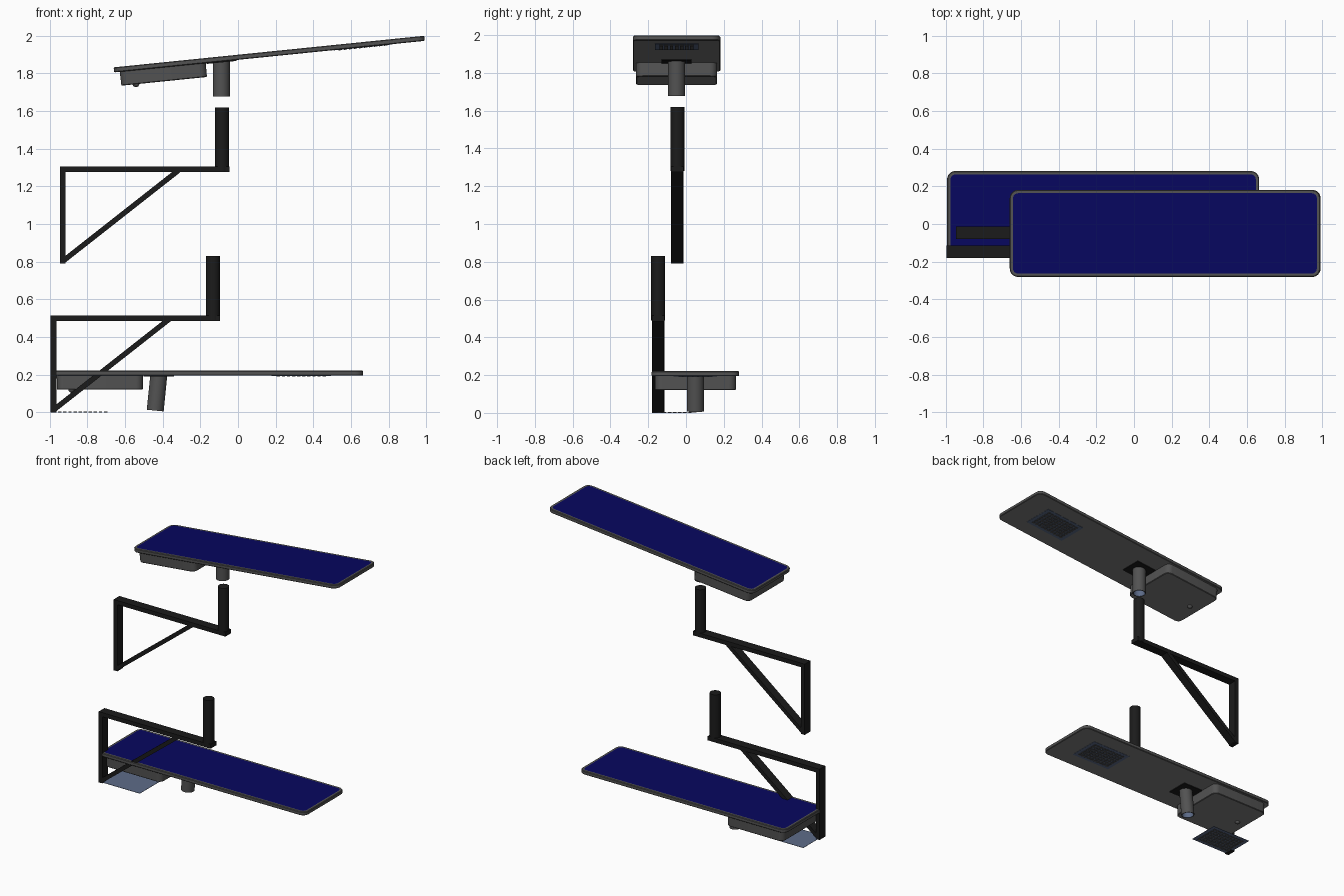
import bpy, bmesh, math
from mathutils import Matrix, Vector

if "Cube" in bpy.data.objects:
    bpy.data.objects.remove(bpy.data.objects["Cube"])


def material(name, rgb):
    m = bpy.data.materials.new(name)
    m.diffuse_color = (*rgb, 1)
    m.use_nodes = True
    m.node_tree.nodes["Principled BSDF"].inputs["Base Color"].default_value = m.diffuse_color
    return m


GREY = material("housing grey", (0.085, 0.085, 0.085))
UNDER = material("underside grey", (0.21, 0.21, 0.21))
BLACK = material("bracket black", (0.011, 0.011, 0.011))
BLUE = material("solar blue", (0.002, 0.002, 0.115))
SLATE = material("slate blue", (0.11, 0.15, 0.25))


def finish(name, bm, mats, matrix=Matrix(), smooth=False):
    bmesh.ops.recalc_face_normals(bm, faces=bm.faces)
    me = bpy.data.meshes.new(name)
    bm.to_mesh(me)
    bm.free()
    for m in mats:
        me.materials.append(m)
    ob = bpy.data.objects.new(name, me)
    bpy.context.collection.objects.link(ob)
    ob.matrix_world = matrix
    if smooth:
        bpy.context.view_layer.objects.active = ob
        ob.select_set(True)
        bpy.ops.object.shade_smooth_by_angle(angle=math.radians(25))
        ob.select_set(False)
    return ob


def add_box(bm, centre, size, rot=Matrix()):
    m = Matrix.Translation(centre) @ rot @ Matrix.Diagonal((*size, 1))
    bmesh.ops.create_cube(bm, size=1, matrix=m)


def rounded_slab(name, cx, length, width, radius, layers, mats, matrix, top_index=0):
    """Loft a rounded rectangle through (inset, z) layers and cap both ends."""
    bm = bmesh.new()
    rings = []
    for inset, z in layers:
        r = max(radius - inset, 0.004)
        ring = []
        for k, (sx, sy) in enumerate(((1, 1), (-1, 1), (-1, -1), (1, -1))):
            for i in range(7):
                a = (k + i / 6) * math.pi / 2
                ring.append(bm.verts.new((
                    cx + sx * (length / 2 - inset - r) + r * math.cos(a),
                    sy * (width / 2 - inset - r) + r * math.sin(a), z)))
        rings.append(ring)
    n = len(rings[0])
    for lo, hi in zip(rings, rings[1:]):
        for i in range(n):
            bm.faces.new((lo[i], lo[(i + 1) % n], hi[(i + 1) % n], hi[i]))
    bm.faces.new(rings[0]).material_index = 1
    bm.faces.new(rings[-1]).material_index = top_index
    return finish(name, bm, mats, matrix, True)


def tube(name, matrix, r_out, r_in, length, n=32):
    """Open pipe hanging down from its origin, with a coloured inside."""
    bm = bmesh.new()
    rings = [[bm.verts.new((r * math.cos(2 * math.pi * i / n),
                            r * math.sin(2 * math.pi * i / n), z)) for i in range(n)]
             for r, z in ((r_out, 0.01), (r_out, -length), (r_in, -length), (r_in, 0.0))]
    for k in range(3):
        for i in range(n):
            j = (i + 1) % n
            f = bm.faces.new((rings[k][i], rings[k][j], rings[k + 1][j], rings[k + 1][i]))
            f.material_index = 1 if k == 2 else 0
    bm.faces.new(rings[3]).material_index = 1
    bm.faces.new(rings[0])
    finish(name, bm, [GREY, SLATE], matrix, True)


def led_board(name, matrix):
    """Thin board with a grid of small lights on its underside."""
    bm = bmesh.new()
    add_box(bm, (0, 0, 0.004), (0.315, 0.23, 0.002))
    finish(name + "_board", bm, [SLATE], matrix)
    bm = bmesh.new()
    for i in range(10):
        for j in range(7):
            add_box(bm, ((i - 4.5) * 0.027, (j - 3) * 0.027, 0.0018), (0.018, 0.018, 0.0035))
    finish(name + "_lights", bm, [GREY], matrix)


TILT = math.radians(5.8)


def lamp(prefix, matrix):
    # Solar panel: grey frame with a blue top and a lighter underside
    rounded_slab(prefix + "_solar_panel", 0, 1.658, 0.463, 0.045,
                 [(0.004, 0), (0, 0.004), (0, 0.023), (0.004, 0.027), (0.018, 0.027)],
                 [GREY, UNDER, BLUE], matrix, 2)
    # Battery box and motion sensor
    rounded_slab(prefix + "_battery_box", -0.5695, 0.461, 0.432, 0.04,
                 [(0.006, -0.074), (0.002, -0.07), (0.001, 0.002)], [GREY, UNDER], matrix)
    bm = bmesh.new()
    bmesh.ops.create_uvsphere(bm, u_segments=16, v_segments=10, radius=0.018)
    finish(prefix + "_sensor", bm, [GREY], matrix @ Matrix.Translation((-0.72, 0, -0.072)), True)
    # Mounting plate and socket pipe
    bm = bmesh.new()
    add_box(bm, (-0.257, 0, -0.002), (0.16, 0.16, 0.006))
    finish(prefix + "_mount_plate", bm, [BLACK], matrix)
    tube(prefix + "_socket_pipe",
         matrix @ Matrix.Translation((-0.257, 0, 0)) @ Matrix.Rotation(TILT, 4, 'Y'),
         0.045, 0.040, 0.186)
    # Light array under the far end
    led_board(prefix + "_light", matrix @ Matrix.Translation((0.5, 0, -0.0045)))


def bracket(prefix, x, y, z):
    """Wall bracket whose lower outer corner sits at x, z."""
    m = Matrix.Translation((x, y, z))
    t, w = 0.03, 0.066
    bm = bmesh.new()
    add_box(bm, (t / 2, 0, 0.2575), (t, w, 0.515))
    finish(prefix + "_wall_bar", bm, [BLACK], m)
    bm = bmesh.new()
    add_box(bm, (0.45, 0, 0.5), (0.9, w, t))
    finish(prefix + "_arm", bm, [BLACK], m)
    a, b = Vector((0.02, 0, 0.016)), Vector((0.63, 0, 0.495))
    d = b - a
    bm = bmesh.new()
    add_box(bm, (a + b) / 2, (d.length, w - 0.004, 0.028),
            Matrix.Rotation(-math.atan2(d.z, d.x), 4, 'Y'))
    finish(prefix + "_brace", bm, [BLACK], m)
    bm = bmesh.new()
    bmesh.ops.create_cone(bm, cap_ends=True, segments=32, radius1=0.037, radius2=0.037,
                          depth=0.34, matrix=Matrix.Translation((0.862, 0, 0.66)))
    finish(prefix + "_post", bm, [BLACK], m, True)


# Upper set is tilted above its bracket, lower set lies flat
lamp("upper", Matrix.Translation((0.167, -0.05, 1.889)) @ Matrix.Rotation(-TILT, 4, 'Y'))
lamp("lower", Matrix.Translation((-0.164, 0.05, 0.194)))
bracket("upper", -0.946, -0.046, 0.79)
bracket("lower", -0.995, -0.147, 0.0)
# Loose light board on the ground
led_board("spare_light", Matrix.Translation((-0.825, -0.06, 0)))
